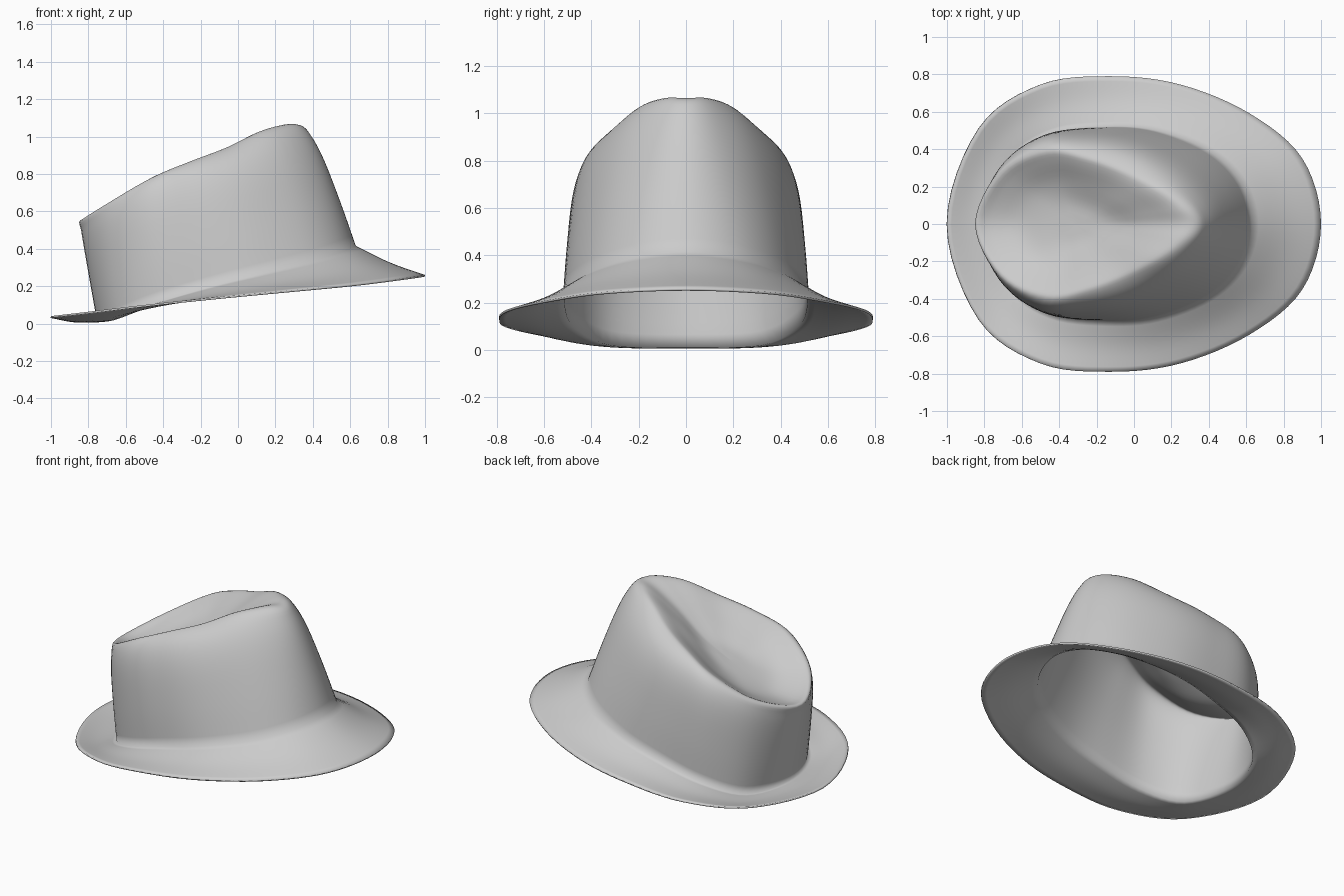
import bpy, bmesh
from mathutils import Vector

if "Cube" in bpy.data.objects:
    bpy.data.objects.remove(bpy.data.objects["Cube"])

# Half outlines, front (+x) to back (-x)
BRIM = [(1, 0, .26), (.9, .35, .245), (.62, .59, .21), (.25, .745, .175),
        (-.12, .79, .14), (-.5, .745, .10), (-.83, .51, .06), (-1, 0, .04)]
BASE = [(.63, 0, .415), (.57, .22, .39), (.4, .39, .335), (.12, .5, .265),
        (-.15, .52, .195), (-.45, .48, .105), (-.665, .32, .026), (-.755, 0, .018)]
RIDGE = [(.335, 0, 1.06), (.285, .095, 1.06), (.15, .2, 1.025), (-.04, .295, .94),
         (-.25, .365, .865), (-.47, .395, .775), (-.71, .275, .635), (-.845, 0, .55)]
BULGE = [.04, .045, .06, .07, .065, .055, .025, .003]
DENT = Vector((-.32, 0, .70))
SLOPE = .4
MID = Vector((-.15, 0, 0))


def mirrored(half):
    pts = [Vector(p) for p in half]
    return pts + [Vector((p.x, -p.y, p.z)) for p in pts[-2:0:-1]]


def catmull(a, b, c, d, t):
    return .5 * (2 * b + (c - a) * t + (2 * a - 5 * b + 4 * c - d) * t * t
                 + (3 * b - a - 3 * c + d) * t ** 3)


def closed(pts, steps):
    n = len(pts)
    return [catmull(pts[i - 1], pts[i], pts[(i + 1) % n], pts[(i + 2) % n], k / steps)
            for i in range(n) for k in range(steps)]


def loft(rings, steps):
    """Smoothly interpolated rings between the given rings."""
    ext = [[2 * a - b for a, b in zip(rings[0], rings[1])]] + rings
    ext.append([2 * a - b for a, b in zip(rings[-1], rings[-2])])
    out = []
    for i in range(1, len(ext) - 2):
        for k in range(steps):
            out.append([catmull(*q, k / steps) for q in zip(*ext[i - 1:i + 3])])
    return out + [rings[-1]]


brim, base, ridge = (closed(mirrored(h), 6) for h in (BRIM, BASE, RIDGE))
bulge = [v.x for v in closed(mirrored([(b, 0, 0) for b in BULGE]), 6)]

# Brim with a slight sag
sag = Vector((0, 0, -.012))
brim_mid = [a.lerp(b, .5) + sag for a, b in zip(brim, base)]
brim_rings = loft([brim, brim_mid, base], 5)

# Crown wall and soft rounded shoulder
crown = [base]
for s, k in ((.35, .6), (.7, 1), (.9, .8)):
    row = []
    for a, b, w in zip(base, ridge, bulge):
        p = a.lerp(b, s)
        out = Vector((p.x, p.y, 0)) - MID
        row.append(p + out.normalized() * w * k)
    crown.append(row)
crown.append(ridge)

# Shallow teardrop dent in the top, its floor sloping up to the front
for u, f in ((.15, .1), (.42, .58), (.7, .93), (.98, 1)):
    row = []
    for p in ridge:
        x = p.x + (DENT.x - p.x) * u
        floor = DENT.z + SLOPE * (x - DENT.x)
        row.append(Vector((x, p.y * (1 - u), p.z + (floor - p.z) * f)))
    crown.append(row)
rings = brim_rings + loft(crown, 4)[1:]

# Hat mesh
bm = bmesh.new()
rows = [[bm.verts.new(p) for p in r] for r in rings]
for r0, r1 in zip(rows, rows[1:]):
    for i in range(len(r0)):
        j = (i + 1) % len(r0)
        bm.faces.new((r0[i], r0[j], r1[j], r1[i]))
bm.faces.new(rows[-1])
bmesh.ops.recalc_face_normals(bm, faces=bm.faces)
if max(bm.faces, key=lambda f: f.calc_center_median().z).normal.z < 0:
    bmesh.ops.reverse_faces(bm, faces=bm.faces)
me = bpy.data.meshes.new("fedora_hat")
bm.to_mesh(me)
bm.free()
hat = bpy.data.objects.new("fedora_hat", me)
bpy.context.collection.objects.link(hat)

# Thin felt thickness
solid = hat.modifiers.new("felt", 'SOLIDIFY')
solid.thickness = .01
solid.offset = -1
bpy.context.view_layer.objects.active = hat
hat.select_set(True)
bpy.ops.object.shade_smooth_by_angle(angle=1.9)
